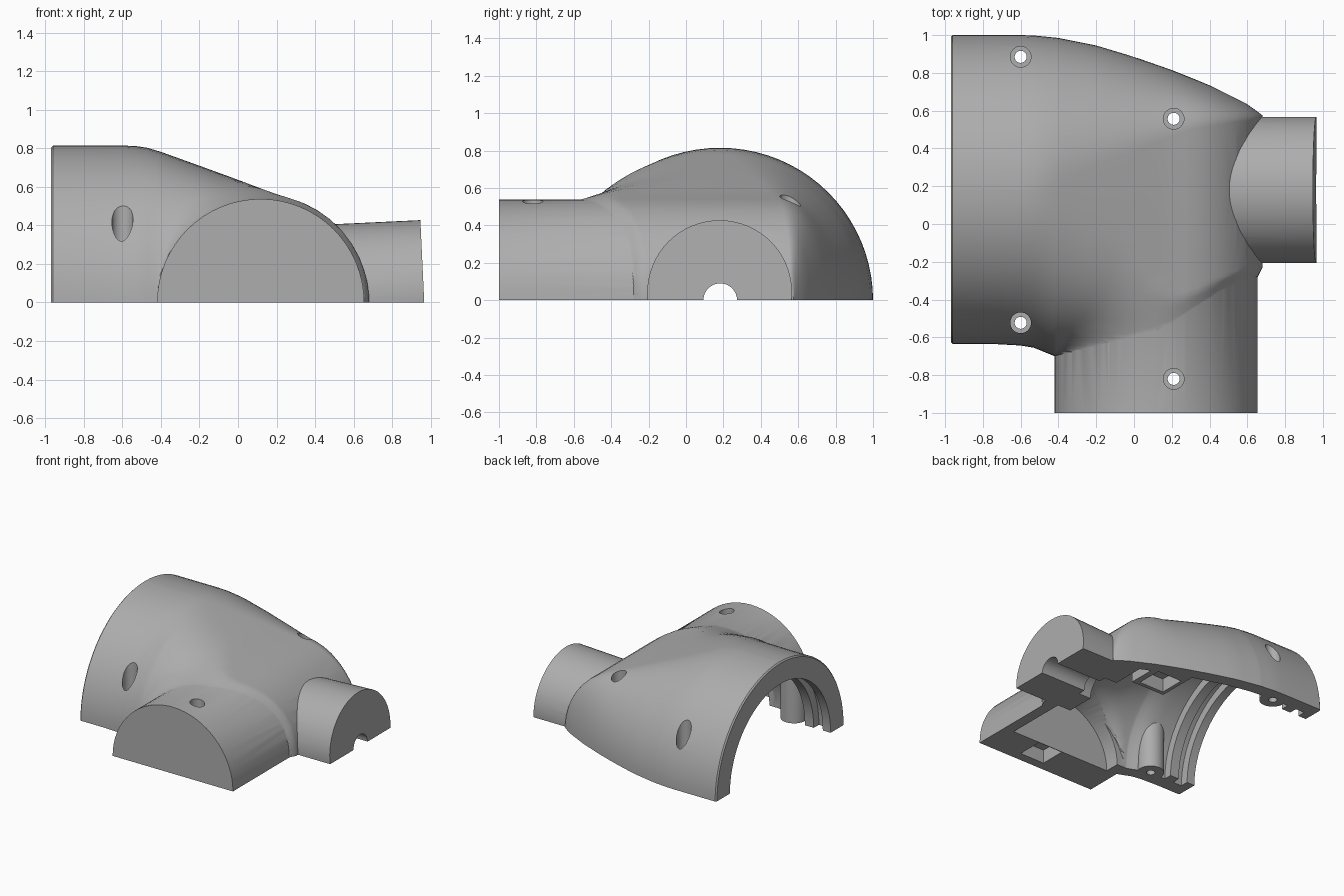
import bpy, bmesh, math
from mathutils import Vector

cube = bpy.data.objects.get("Cube")
if cube:
    bpy.data.objects.remove(cube, do_unlink=True)

grey = bpy.data.materials.new("plain_grey")
grey.use_nodes = True
grey.diffuse_color = (0.42, 0.42, 0.42, 1)
grey.node_tree.nodes["Principled BSDF"].inputs["Base Color"].default_value = (0.42, 0.42, 0.42, 1)

AXIS_Y = 0.183          # centre line of the wide opening and the side stub
PIPE_X, PIPE_R = 0.1175, 0.5375


def lerp_table(table, x):
    if x <= table[0][0]:
        return table[0][1]
    for (x0, v0), (x1, v1) in zip(table, table[1:]):
        if x <= x1:
            return v0 + (v1 - v0) * (x - x0) / (x1 - x0)
    return table[-1][1]


# outlines of the body along x
BACK = [(-0.55, 1.0), (-0.4, 0.985), (-0.2, 0.945), (0, 0.885), (0.2, 0.815),
        (0.4, 0.735), (0.6, 0.635), (0.68, 0.575)]
FRONT = [(-0.65, -0.635), (-0.53, -0.655), (-0.42, -0.7), (0.15, -0.7), (0.5, -0.36),
         (0.655, -0.28), (0.68, -0.23)]
TOP = [(-0.55, 0.815), (-0.47, 0.803), (-0.4, 0.782), (-0.2, 0.71), (0, 0.637), (0.15, 0.58), (0.25, 0.545)]
PLATEAU_BACK = [(-0.5, AXIS_Y), (0.3, 0.5), (0.68, 0.56)]
PLATEAU_FRONT = [(-0.45, AXIS_Y), (0.2, -0.1), (0.5, -0.2), (0.68, -0.21)]
FULLNESS = [(-0.5, 2.0), (-0.2, 2.35)]      # superellipse exponent of the front arch


def smooth_max(a, b, k):
    h = max(k - abs(a - b), 0) / k
    return max(a, b) + h * h * k / 4


def section(x, inset):
    """Arch-shaped cross-section of the body, inset by a wall thickness."""
    top = lerp_table(TOP, x)
    if x > 0.25:
        top = math.sqrt(max(0.5612 ** 2 - (x - 0.12) ** 2, 0))
    top = max(top - inset, 0.012)
    floor = 0.985 * math.sqrt(max(PIPE_R ** 2 - (x - PIPE_X) ** 2, 0))
    floor = min(max(floor - inset, 0.004), top - 0.004)
    yf, yb = lerp_table(FRONT, x) + inset, lerp_table(BACK, x) - inset
    pf = max(lerp_table(PLATEAU_FRONT, x), yf + 0.02)
    pb = min(lerp_table(PLATEAU_BACK, x), yb - 0.02)
    n = 20
    blend = min(0.2, 0.4 * floor)
    power = 2 / lerp_table(FULLNESS, x)
    pts = [(yf, -0.2)]
    for i in range(n):                      # front arch, filleted into the pipe
        a = i / n * math.pi / 2
        z = smooth_max(floor, top * math.sin(a) ** power, blend)
        pts.append((pf + (yf - pf) * math.cos(a) ** power, min(z, top)))
    pts.append((pf, top))
    for i in range(n + 1):                  # rounded back
        a = i / n * math.pi / 2
        pts.append((pb + (yb - pb) * math.sin(a), top * math.cos(a)))
    pts[n + 2] = (pb + 0.001, top)
    pts.append((yb, -0.2))
    return [Vector((x, y, z)) for y, z in pts]


def loft(name, stations):
    bm = bmesh.new()
    rings = [[bm.verts.new(p) for p in section(x, inset)] for x, inset in stations]
    for a, b in zip(rings, rings[1:]):
        for i in range(len(a)):
            j = (i + 1) % len(a)
            bm.faces.new((a[i], a[j], b[j], b[i]))
    bm.faces.new(rings[0])
    bm.faces.new(rings[-1])
    bmesh.ops.dissolve_degenerate(bm, dist=1e-5, edges=bm.edges)
    bmesh.ops.recalc_face_normals(bm, faces=bm.faces)
    bmesh.ops.triangulate(bm, faces=[f for f in bm.faces if len(f.verts) == 4])
    mesh = bpy.data.meshes.new(name)
    bm.to_mesh(mesh)
    bm.free()
    obj = bpy.data.objects.new(name, mesh)
    bpy.context.collection.objects.link(obj)
    return obj


def rod(name, start, end, radius, sides=64):
    a, b = Vector(start), Vector(end)
    bpy.ops.mesh.primitive_cylinder_add(vertices=sides, radius=radius, depth=(b - a).length,
                                        location=(a + b) / 2)
    obj = bpy.context.object
    obj.rotation_euler = (b - a).to_track_quat('Z', 'Y').to_euler()
    obj.name = name
    return obj


def block(name, centre, size):
    bpy.ops.mesh.primitive_cube_add(size=1, location=centre)
    obj = bpy.context.object
    obj.scale = size
    obj.name = name
    return obj


def combine(target, tool, operation):
    bpy.context.view_layer.update()
    mod = target.modifiers.new("cut", 'BOOLEAN')
    mod.operation, mod.object, mod.solver = operation, tool, 'EXACT'
    bpy.ops.object.select_all(action='DESELECT')
    bpy.context.view_layer.objects.active = target
    target.select_set(True)
    bpy.ops.object.modifier_apply(modifier=mod.name)
    bpy.data.objects.remove(tool, do_unlink=True)


# outer body
xs = [-0.6, -0.53, -0.47, -0.425, -0.415, -0.405, -0.39, -0.36, -0.32, -0.26, -0.2, -0.12, -0.04,
      0.04, 0.12, 0.2, 0.27, 0.34, 0.41, 0.48, 0.54, 0.59, 0.63, 0.655, 0.67, 0.68]
housing = loft("housing_half", [(-0.97, 0.01), (-0.96, 0), (-0.75, 0)] + [(x, 0) for x in xs])

# front pipe and slightly tilted side stub
combine(housing, rod("front_pipe", (PIPE_X, -1, 0), (PIPE_X, 0.3, 0), PIPE_R), 'UNION')
tilt = math.radians(2.7)
tip = Vector((0.965, AXIS_Y - 0.003, 0.041))
root = tip - 0.6 * Vector((math.cos(tilt), 0, math.sin(tilt)))
combine(housing, rod("side_stub", root, tip, 0.387), 'UNION')

# hollow inside with a groove between the rim and an inner rib, keeping material around the screws
SCREWS = [(-0.6, 0.885, 0.24), (-0.6, -0.523, 0.24), (0.21, 0.557, 0.42), (0.21, -0.82, 0.42)]
WALL, RIM = 0.11, 0.175
ring_steps = [(-1.05, RIM), (-0.9, RIM), (-0.899, WALL), (-0.82, WALL), (-0.819, RIM), (-0.74, RIM), (-0.739, WALL)]
cavity = loft("cavity", ring_steps + [(x, WALL) for x in xs if x < 0.44] + [(0.45, WALL)])
combine(cavity, rod("pipe_cavity", (PIPE_X, -0.71, 0), (PIPE_X, -0.2, 0), 0.45), 'UNION')
for x, y, z in SCREWS[:2]:
    combine(cavity, rod("screw_boss", (x, y, -0.5), (x, y, 1.2), 0.1, 32), 'DIFFERENCE')
combine(cavity, block("corner_boss", (0.22, 0.6, 0.3), (0.3, 0.36, 1.6)), 'DIFFERENCE')
combine(housing, cavity, 'DIFFERENCE')

# shaft hole with a wider seat
combine(housing, rod("shaft_hole", (0.3, AXIS_Y, 0), (1.1, AXIS_Y, 0), 0.09, 32), 'DIFFERENCE')
combine(housing, rod("shaft_seat", (0.4, AXIS_Y, 0), (0.56, AXIS_Y, 0), 0.15, 32), 'DIFFERENCE')

# screw holes with counterbores, and nut pockets under the two on the pipe side
for x, y, z in SCREWS:
    combine(housing, rod("screw_hole", (x, y, -0.5), (x, y, 1.2), 0.032, 24), 'DIFFERENCE')
    combine(housing, rod("counterbore", (x, y, z), (x, y, 1.2), 0.055, 32), 'DIFFERENCE')
for x, y, z in SCREWS[2:]:
    combine(housing, block("nut_pocket", (x, y, 0), (0.22, 0.21, 0.22)), 'DIFFERENCE')

# flat parting face
combine(housing, block("parting_cut", (0, 0, -1), (4, 4, 2)), 'DIFFERENCE')

housing.data.materials.clear()
housing.data.materials.append(grey)
for poly in housing.data.polygons:
    poly.material_index = 0
bpy.ops.object.select_all(action='DESELECT')
bpy.context.view_layer.objects.active = housing
housing.select_set(True)
bpy.ops.object.shade_smooth_by_angle(angle=math.radians(28))
